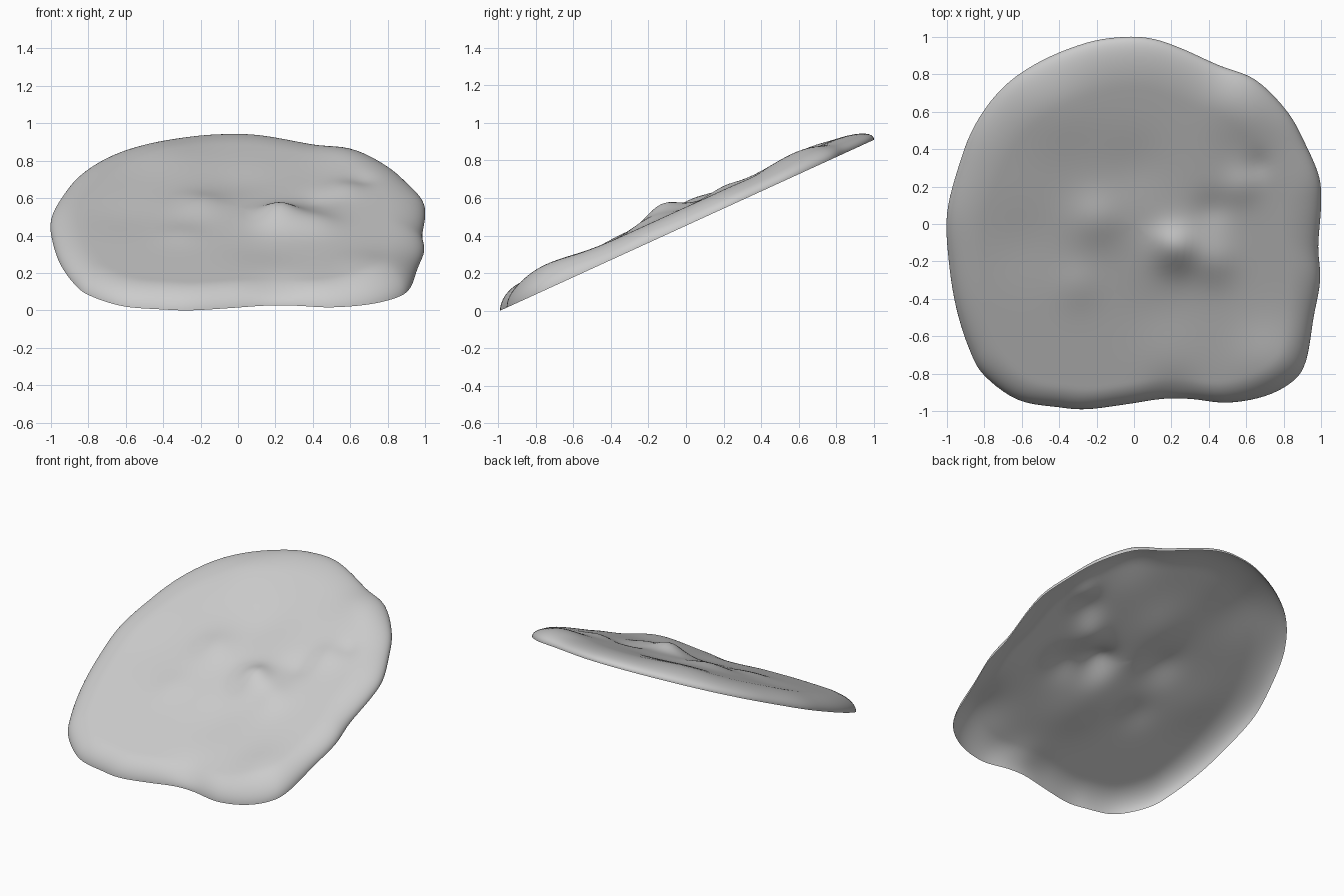
import bpy, bmesh, math
from mathutils import Vector

cube = bpy.data.objects.get("Cube")
if cube:
    bpy.data.objects.remove(cube, do_unlink=True)

# Rim outline seen from above, counterclockwise
OUTLINE = [Vector(p) for p in [
    (1, .1), (.99, .25), (.92, .42), (.82, .6), (.65, .77), (.45, .85),
    (.25, .94), (.1, .99), (-.05, 1), (-.25, .97), (-.5, .87), (-.7, .73),
    (-.85, .53), (-.94, .3), (-1, .05), (-.99, -.2), (-.95, -.45),
    (-.88, -.67), (-.8, -.81), (-.62, -.94), (-.4, -.98), (-.25, -.99),
    (-.05, -.965), (.15, -.935), (.3, -.935), (.5, -.955), (.7, -.92),
    (.85, -.84), (.92, -.73), (.96, -.5), (.995, -.3), (.985, -.12)]]

# Lumps and dips of the top: x, y, radius, height
BUMPS = [
    (.22, -.13, .12, .075), (.42, -.2, .12, .03), (-.2, .02, .14, .03),
    (.57, .2, .1, .02), (.6, .62, .2, .03), (-.4, .6, .22, .02),
    (-.3, -.33, .12, .012), (.15, -.45, .2, -.015), (0, .3, .18, -.015),
    (.42, .08, .1, -.02), (-.6, -.1, .2, -.01), (.67, .32, .07, -.012),
    (.22, -.95, .14, -.03), (.72, -.75, .2, .035)]

SLOPE = .457
STEPS, RINGS = 5, 44


def smooth_loop(points, steps):
    """Closed Catmull-Rom curve through the points."""
    n, out = len(points), []
    for i in range(n):
        a, b, c, d = (points[(i + k) % n] for k in (-1, 0, 1, 2))
        for j in range(steps):
            t = j / steps
            out.append(.5 * (2 * b + (c - a) * t + (2 * a - 5 * b + 4 * c - d) * t**2
                             + (3 * b - a - 3 * c + d) * t**3))
    return out


def height(x, y, s):
    """Slanted base plane plus a rounded edge and soft lumps."""
    width = .2 + .1 * y
    edge = math.sqrt(max(0, 1 - (1 - min((1 - s) / width, 1))**2))
    h = .1
    for bx, by, r, a in BUMPS:
        h += a * math.exp(-((x - bx)**2 + (y - by)**2) / r**2)
    return SLOPE * (y + .99) + edge * h


# Open domed shell built from rings that shrink towards the middle
rim = smooth_loop(OUTLINE, STEPS)
bm = bmesh.new()
rings = []
for k in range(RINGS):
    s = math.cos(k / RINGS * math.pi / 2)
    rings.append([bm.verts.new((p.x * s, p.y * s, height(p.x * s, p.y * s, s)))
                  for p in rim])
centre = bm.verts.new((0, 0, height(0, 0, 0)))
n = len(rim)
for i in range(n):
    j = (i + 1) % n
    for outer, inner in zip(rings, rings[1:]):
        bm.faces.new((outer[i], outer[j], inner[j], inner[i]))
    bm.faces.new((rings[-1][i], rings[-1][j], centre))

mesh = bpy.data.meshes.new("stone_shell")
bm.to_mesh(mesh)
bm.free()
shell = bpy.data.objects.new("stone_shell", mesh)
bpy.context.collection.objects.link(shell)

# Plain grey stone
grey = bpy.data.materials.new("light grey stone")
grey.use_nodes = True
colour = (.6, .6, .6, 1)
grey.diffuse_color = colour
grey.node_tree.nodes["Principled BSDF"].inputs["Base Color"].default_value = colour
mesh.materials.append(grey)

for p in mesh.polygons:
    p.use_smooth = True
